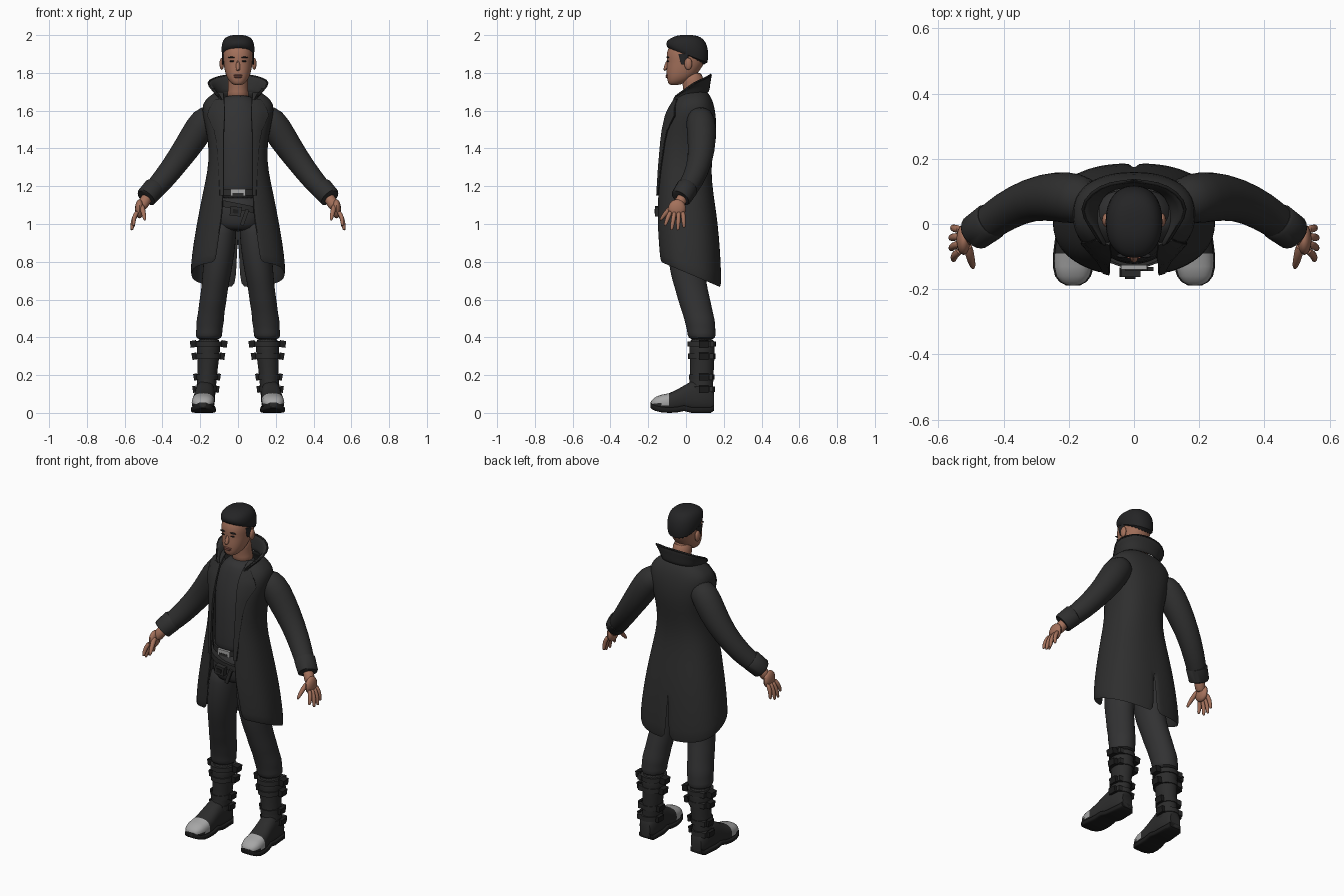
import bpy, bmesh
from math import sin, cos, pi, asin, sqrt, radians, copysign
from mathutils import Vector, Matrix

if "Cube" in bpy.data.objects:
    bpy.data.objects.remove(bpy.data.objects["Cube"], do_unlink=True)

made = []


def material(name, r, g, b):
    m = bpy.data.materials.new(name)
    m.use_nodes = True
    m.diffuse_color = (r, g, b, 1)
    m.node_tree.nodes["Principled BSDF"].inputs["Base Color"].default_value = (r, g, b, 1)
    return m


COAT = material("charcoal coat", .028, .028, .028)
CLOTH = material("dark cloth", .032, .032, .033)
LEATHER = material("black leather", .025, .025, .025)
RUBBER = material("black trim", .012, .012, .012)
HAIR = material("black hair", .018, .018, .019)
SKIN = material("skin", .37, .165, .105)
LIPS = material("lips", .27, .10, .075)
STEEL = material("steel", .38, .38, .38)


def finish(name, bm, mats, mirror=False, thick=0, smooth=0, rule=None):
    bmesh.ops.recalc_face_normals(bm, faces=bm.faces)
    me = bpy.data.meshes.new(name)
    bm.to_mesh(me)
    bm.free()
    for m in mats if isinstance(mats, list) else [mats]:
        me.materials.append(m)
    if rule:
        for f in me.polygons:
            f.material_index = rule(f.center)
    ob = bpy.data.objects.new(name, me)
    bpy.context.collection.objects.link(ob)
    if mirror:
        ob.modifiers.new("Mirror", 'MIRROR').merge_threshold = .001
    if thick:
        s = ob.modifiers.new("Solidify", 'SOLIDIFY')
        s.thickness, s.offset = thick, 0
    if smooth:
        ob.modifiers.new("Subdivision", 'SUBSURF').levels = smooth
    made.append(ob)
    return ob


def loft(name, rings, mats, closed=True, **kw):
    bm = bmesh.new()
    rows = [[bm.verts.new(p) for p in r] for r in rings]
    n = len(rows[0])
    for a, b in zip(rows, rows[1:]):
        for i in range(n if closed else n - 1):
            j = (i + 1) % n
            bm.faces.new((a[i], a[j], b[j], b[i]))
    if closed:
        bm.faces.new(rows[0])
        bm.faces.new(rows[-1])
    return finish(name, bm, mats, **kw)


def power(v, p):
    return copysign(abs(v) ** p, v)


def oval(cx, cy, z, rx, ry, p=1, tilt=0, lean=0, n=24):
    """Horizontal oval ring; tilt and lean slope it along y and x."""
    pts = []
    for i in range(n):
        a = 2 * pi * i / n
        x, y = cx + rx * power(cos(a), p), cy + ry * power(sin(a), p)
        pts.append((x, y, z + tilt * y + lean * x))
    return pts


def tube(name, path, mats, n=16, **kw):
    """Round limb through (x, y, z, radius) points."""
    pts = [Vector(p[:3]) for p in path]
    rings = []
    for i, p in enumerate(pts):
        t = (pts[min(i + 1, len(pts) - 1)] - pts[max(i - 1, 0)]).normalized()
        u = t.cross(Vector((0, 1, 0))).normalized()
        v = t.cross(u)
        r = path[i][3]
        rings.append([p + r * (cos(2 * pi * k / n) * u + sin(2 * pi * k / n) * v) for k in range(n)])
    return loft(name, rings, mats, **kw)


def box(name, at, size, mats, turn=0, **kw):
    bm = bmesh.new()
    bmesh.ops.create_cube(bm, size=1, matrix=Matrix.Translation(at)
                          @ Matrix.Rotation(turn, 4, 'Y') @ Matrix.Diagonal((*size, 1)))
    return finish(name, bm, mats, **kw)


def ball(name, at, size, mats, **kw):
    bm = bmesh.new()
    bmesh.ops.create_uvsphere(bm, u_segments=16, v_segments=10, radius=1,
                              matrix=Matrix.Translation(at) @ Matrix.Diagonal((*size, 1)))
    return finish(name, bm, mats, **kw)


# Coat body: height, half width, front y, back y, half opening
coat = [(1.70, .105, -.02, .105, .075), (1.67, .15, -.05, .125, .072), (1.635, .185, -.075, .14, .07),
        (1.57, .18, -.105, .153, .07), (1.48, .158, -.128, .153, .075), (1.38, .146, -.14, .135, .078),
        (1.28, .154, -.146, .126, .075), (1.18, .176, -.15, .135, .075), (1.05, .202, -.153, .155, .08),
        (.95, .22, -.153, .168, .095), (.84, .237, -.148, .178, .108), (.73, .247, -.143, .182, .117)]
SQUARE = .8


def coat_front(z, x):
    """Front surface y of the coat at a height and sideways distance."""
    for a, b in zip(coat, coat[1:]):
        if a[0] >= z >= b[0]:
            f = (a[0] - z) / (a[0] - b[0])
            w, yf, yb = (a[k] + f * (b[k] - a[k]) for k in (1, 2, 3))
            c = sqrt(max(0, 1 - min(1, x / w) ** (2 / SQUARE)))
            return (yf + yb) / 2 - (yb - yf) / 2 * c ** SQUARE


rings = []
for z, w, yf, yb, gap in coat:
    start, row = asin((gap / w) ** (1 / SQUARE)), []
    drop = .43 * min(1, max(0, (1.0 - z) / .27))
    for i in range(19):
        t = start + (pi - start) * i / 18
        x = w * abs(sin(t)) ** SQUARE
        y = (yf + yb) / 2 - (yb - yf) / 2 * power(cos(t), SQUARE)
        if i == 18:
            x = .05 * max(0, .95 - z)      # open vent at the back
        row.append((x, y, z - drop * (y - .02)))
    rings.append(row)
loft("coat_body", rings, COAT, closed=False, mirror=True, thick=.014, smooth=1)

# Lapels with dark seam
edge = [(1.66, .115), (1.61, .15), (1.575, .16), (1.5, .125), (1.44, .112), (1.3, .1), (1.15, .093)]
inner = [.074, .07, .07, .074, .076, .075, .075]
loft("lapels", [[(a + (x - a) * k / 3, coat_front(z, a + (x - a) * k / 3) - .009, z) for k in range(4)]
                for (z, x), a in zip(edge, inner)], COAT, closed=False, mirror=True, thick=.01)
tube("lapel_seams", [(x, coat_front(z, x) - .009, z, .004) for z, x in edge], RUBBER, n=6, mirror=True)

# Flared stand-up collar, base points and rim points from front to back
base = [(.08, -.07, 1.635), (.1, -.03, 1.665), (.115, .03, 1.68), (.1, .085, 1.69), (.06, .112, 1.695), (0, .118, 1.695)]
rim = [(.098, -.065, 1.67), (.135, -.005, 1.71), (.168, .045, 1.75), (.132, .098, 1.77), (.075, .126, 1.786), (0, .132, 1.79)]
collar = []
for k in range(4):
    f = k / 3
    collar.append([Vector(a).lerp(Vector(b), f) + Vector((0, 0, .012 * sin(pi * f))) for a, b in zip(base, rim)])
loft("collar", collar, COAT, closed=False, mirror=True, thick=.014, smooth=1)
tube("collar_rim", [(*p, .006) for p in rim], RUBBER, n=8, mirror=True, smooth=1)

# Sleeves and cuffs
tube("sleeves", [(.12, .07, 1.585, .06), (.18, .078, 1.55, .08), (.235, .085, 1.455, .078), (.315, .078, 1.34, .066),
                 (.395, .04, 1.235, .06), (.455, -.005, 1.17, .053), (.483, -.022, 1.142, .05)],
     COAT, n=20, mirror=True, smooth=1)
tube("cuffs", [(.437, .01, 1.195, .054), (.442, .006, 1.19, .059), (.485, -.025, 1.142, .056), (.488, -.028, 1.138, .05)],
     COAT, n=20, mirror=True)

# Hands
tube("wrists", [(.47, -.01, 1.155, .03), (.495, -.03, 1.12, .03), (.515, -.045, 1.08, .03)], SKIN, mirror=True, smooth=1)
ball("palms", (.522, -.048, 1.08), (.023, .047, .05), SKIN, mirror=True)
tips = [(.555, -.112, .99), (.563, -.077, .967), (.564, -.043, .966), (.557, -.01, .98)]
for i, (x, y, z) in enumerate(tips):
    root = Vector((.53, -.08 + .021 * i, 1.07))
    tip = Vector((x, y, z))
    mid = root.lerp(tip, .5) + Vector((.01, 0, .004))
    tube("finger_%d" % (i + 1), [(*root, .013), (*mid, .0125), (*root.lerp(tip, .9), .010), (*tip, .005)],
         SKIN, n=10, mirror=True, smooth=1)
tube("thumbs", [(.51, -.06, 1.1, .016), (.503, -.1, 1.068, .014), (.495, -.125, 1.035, .011), (.493, -.137, 1.018, .005)],
     SKIN, n=10, mirror=True, smooth=1)

# Shirt and hips
loft("shirt", [oval(0, .03, 1.685, .058, .06), oval(0, .03, 1.655, .1, .085), oval(0, .02, 1.58, .14, .1),
               oval(0, .005, 1.48, .135, .112), oval(0, -.008, 1.35, .122, .112), oval(0, -.01, 1.2, .128, .115),
               oval(0, -.01, 1.12, .13, .114)], CLOTH, smooth=1)
loft("hips", [oval(0, -.005, 1.16, .13, .116), oval(0, 0, 1.07, .15, .124), oval(0, .005, 1.0, .152, .12),
              oval(0, .005, .96, .11, .1)], CLOTH, smooth=1)

# Belts and buckles
loft("belt", [oval(0, -.008, z, .135, .124) for z in (1.15, 1.182)], LEATHER)
box("belt_buckle", (0, -.134, 1.166), (.08, .012, .036), STEEL)
box("belt_buckle_inset", (0, -.139, 1.158), (.056, .006, .012), LEATHER)
loft("hip_belt", [oval(0, -.003, z, .153, .133, lean=-.2) for z in (1.075, 1.11)], LEATHER)
box("hip_belt_buckle", (-.012, -.148, 1.067), (.06, .03, .05), LEATHER, turn=.1)
box("hip_belt_pin", (-.012, -.165, 1.067), (.03, .006, .022), RUBBER, turn=.1)
box("hip_belt_tail", (.035, -.138, 1.035), (.02, .012, .09), LEATHER, turn=.35)

# Trouser legs with soft folds
legs = [(.08, .01, 1.04, .07, .1), (.088, .005, .95, .081, .104), (.098, 0, .85, .081, .1), (.113, .01, .73, .076, .092),
        (.125, .03, .65, .07, .086), (.133, .045, .59, .073, .086), (.142, .062, .53, .069, .081),
        (.148, .075, .48, .075, .081), (.152, .08, .44, .068, .075), (.154, .083, .41, .073, .076), (.155, .085, .385, .06, .066)]
loft("trouser_legs", [oval(*r) for r in legs], CLOTH, mirror=True, smooth=1)

# Boots
shaft = [(.155, .084, .405, .066, .072), (.156, .085, .33, .062, .068), (.16, .085, .25, .055, .064),
         (.164, .083, .18, .051, .062), (.17, .078, .12, .053, .066), (.172, .075, .06, .05, .065)]
loft("boot_shafts", [oval(*r) for r in shaft], LEATHER, mirror=True, smooth=1)
# Foot sections: y, centre x, half width, bottom, top
foot = [(.148, .171, .034, .012, .11), (.13, .171, .047, 0, .14), (.06, .173, .052, 0, .17), (.03, .175, .053, 0, .168),
        (-.01, .178, .054, .01, .145), (-.05, .181, .058, .002, .122), (-.09, .184, .06, 0, .104), (-.13, .186, .059, .003, .096),
        (-.16, .187, .051, .01, .085), (-.178, .187, .037, .018, .07), (-.188, .187, .018, .026, .056)]


def section(y, cx, hw, low, top, p):
    return [(cx + hw * power(cos(a), p), y, (low + top) / 2 + (top - low) / 2 * power(sin(a), p))
            for a in (2 * pi * i / 24 for i in range(24))]


loft("boot_feet", [section(y, cx, hw, low + .006, top, .8) for y, cx, hw, low, top in foot], [LEATHER, STEEL],
     mirror=True, rule=lambda c: int(c.y < -.09 and c.z > .045))
loft("boot_soles", [section(y, cx, hw + .004, low, low + .03, .4) for y, cx, hw, low, top in foot], RUBBER, mirror=True)

# Boot straps and side buckles
for i, (z, cx, rx, ry, out) in enumerate([(.365, .155, .07, .075, .022), (.3, .157, .066, .072, .015),
                                          (.19, .164, .057, .067, .008), (.125, .17, .058, .07, .006)]):
    loft("boot_strap_%d" % (i + 1), [oval(cx, .083, z + h, rx, ry) for h in (-.014, .014)], LEATHER, mirror=True)
    for side, label in ((1, "outer"), (-1, "inner")):
        box("%s_buckle_%d" % (label, i + 1), (cx + side * (rx + out / 2), .095, z), (out + .012, .05, .036),
            RUBBER, turn=side * .15, mirror=True)
    box("back_tab_%d" % (i + 1), (cx + rx * .75, .083 + ry * .72, z), (.028, .02, .03), LEATHER, mirror=True)

# Neck and head
loft("neck", [oval(0, .045, 1.655, .066, .062), oval(0, .045, 1.7, .053, .056), oval(0, .035, 1.75, .052, .056),
              oval(0, .03, 1.81, .055, .06)], SKIN, smooth=1)
# Head rows: height, half width, front y, back y
head = [(1.735, .02, -.085, -.04), (1.745, .038, -.095, -.01), (1.77, .057, -.101, .035), (1.8, .068, -.104, .065),
        (1.835, .075, -.103, .088), (1.86, .078, -.101, .1), (1.888, .081, -.105, .107), (1.93, .08, -.097, .107),
        (1.965, .064, -.074, .084), (1.98, .03, -.03, .04)]
loft("head", [oval(0, (f + b) / 2, z, w, (b - f) / 2, p=.9) for z, w, f, b in head], SKIN, smooth=1)
ball("ears", (.086, .012, 1.848), (.012, .021, .032), SKIN, mirror=True)
ball("eyes", (.032, -.096, 1.862), (.013, .006, .0045), RUBBER, mirror=True)
ball("eyebrows", (.034, -.097, 1.882), (.019, .007, .004), HAIR, mirror=True)
ball("upper_lip", (0, -.1, 1.787), (.025, .008, .005), LIPS)
ball("lower_lip", (0, -.099, 1.778), (.021, .009, .006), LIPS)
bm = bmesh.new()
for x, y, z in [(.007, -.1, 1.88), (.009, -.106, 1.85), (.008, -.122, 1.82), (.017, -.105, 1.814), (.006, -.114, 1.809), (.014, -.09, 1.83)]:
    for s in (1, -1):
        bm.verts.new((s * x, y, z))
bmesh.ops.convex_hull(bm, input=bm.verts)
finish("nose", bm, SKIN, smooth=1)

# Short hair with a sloping hairline
hair = [(1.875, .084, -.1, .112, 1), (1.92, .089, -.106, .121, .6), (1.955, .087, -.103, .116, .25),
        (1.982, .075, -.085, .094, 0), (1.997, .05, -.055, .06, 0), (2.001, .02, -.02, .025, 0)]
loft("hair", [oval(0, (f + b) / 2, z, w, (b - f) / 2, p=.9, tilt=-.5 * k) for z, w, f, b, k in hair], HAIR, smooth=1)
loft("sideburns", [oval(.079, y, z, .006, r, n=12) for y, z, r in ((-.01, 1.9, .03), (-.014, 1.865, .018), (-.016, 1.845, .008))],
     HAIR, mirror=True)

# Bake modifiers and smooth the surfaces, keeping edges crisp
bpy.ops.object.select_all(action='DESELECT')
for ob in made:
    ob.select_set(True)
bpy.context.view_layer.objects.active = made[0]
bpy.ops.object.convert(target='MESH')
bpy.ops.object.shade_smooth_by_angle(angle=radians(40))
